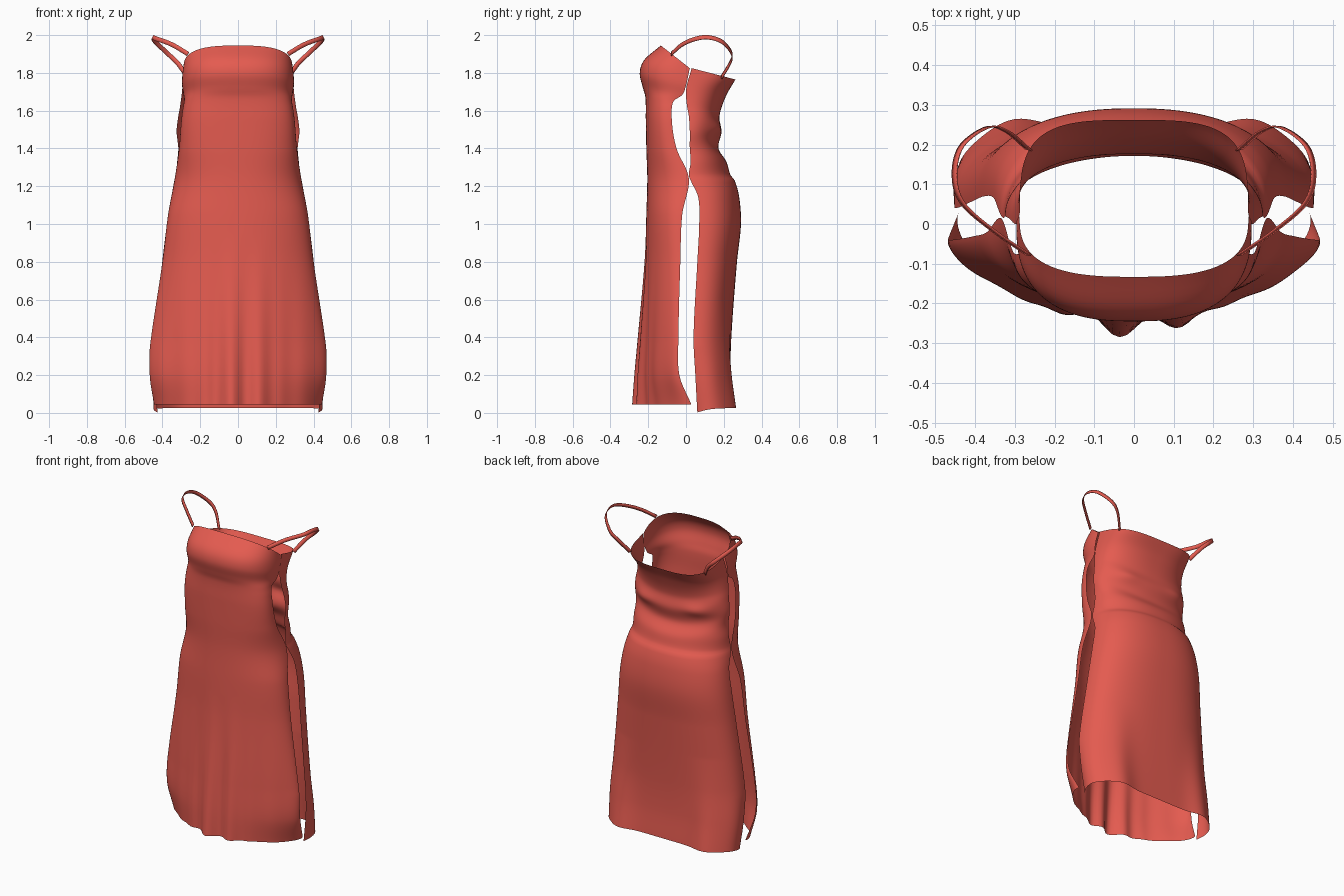
import bpy
from math import sin, cos, pi, exp
from mathutils import Vector

if "Cube" in bpy.data.objects:
    bpy.data.objects.remove(bpy.data.objects["Cube"])

red = bpy.data.materials.new("red_cloth")
red.diffuse_color = (0.78, 0.105, 0.08, 1)
red.use_nodes = True
red.node_tree.nodes["Principled BSDF"].inputs["Base Color"].default_value = red.diffuse_color


def hermite(rows, z):
    """Smoothly interpolate table rows keyed by their first value."""
    z = min(max(z, rows[0][0]), rows[-1][0])
    i = 0
    while i < len(rows) - 2 and z > rows[i + 1][0]:
        i += 1

    def slope(k, c):
        a, b = rows[max(k - 1, 0)], rows[min(k + 1, len(rows) - 1)]
        return (b[c] - a[c]) / (b[0] - a[0])
    a, b = rows[i], rows[i + 1]
    h = b[0] - a[0]
    t = (z - a[0]) / h
    return [(2*t**3 - 3*t*t + 1) * a[c] + (t**3 - 2*t*t + t) * h * slope(i, c)
            + (3*t*t - 2*t**3) * b[c] + (t**3 - t*t) * h * slope(i + 1, c)
            for c in range(1, len(a))]


def grid_object(name, grid, flip=False):
    n = len(grid[0])
    faces = [(j*n + i, j*n + i + 1, (j+1)*n + i + 1, (j+1)*n + i)
             for j in range(len(grid) - 1) for i in range(n - 1)]
    if flip:
        faces = [f[::-1] for f in faces]
    me = bpy.data.meshes.new(name)
    me.from_pydata([p for row in grid for p in row], [], faces)
    me.materials.append(red)
    me.shade_smooth()
    ob = bpy.data.objects.new(name, me)
    bpy.context.collection.objects.link(ob)
    return ob


def panel(name, rows, top_drop, hem_drop, sag, folds, flip):
    """Half-tube of cloth: rows give height, half width, centre y, edge y, squareness."""
    z0, z1 = rows[0][0], rows[-1][0]
    nu, nv = 80, 140
    grid = []
    for j in range(nv + 1):
        z = z0 + (z1 - z0) * j / nv
        X, yc, ye, n = hermite(rows, z)
        line = []
        for i in range(nu + 1):
            a = (i / nu * 2 - 1) * pi / 2
            s, c = sin(a), max(cos(a), 0)
            r = (abs(s)**n + c**n) ** (-1 / n)
            x, q = X * s * r, c * r
            # folds hang lower at the centre than at the sides
            if 1.26 < z < 1.75:
                w = sin((z - 1.26) / 0.49 * pi)
                yc = hermite(rows, z - sag * x * x * w)[1]
            y = ye + (yc - ye) * q + folds(x, z) * q
            # raw edges curl inward near the hem
            low = max(0, 1 - z / 0.35)
            x -= 0.03 * low * (1 - q)**5 * (1 if x > 0 else -1)
            zz = z - top_drop * max(0, (z - 1.62) / (z1 - 1.62)) * (1 - q)
            zz -= hem_drop * low * (1 - q)**3
            line.append((x, y, zz))
        grid.append(line)
    return grid_object(name, grid, flip)


# Front panel
front_rows = [
    (0.045, .468, -.265, .028, 1.55), (0.20, .480, -.258, -.035, 1.52),
    (0.40, .460, -.245, -.04, 1.6), (0.80, .400, -.218, -.03, 1.9),
    (1.05, .370, -.210, -.02, 2.15), (1.24, .335, -.205, .015, 2.3),
    (1.40, .312, -.210, -.05, 2.4), (1.55, .300, -.213, -.075, 2.5),
    (1.67, .285, -.215, -.065, 2.5), (1.72, .288, -.228, -.02, 2.5),
    (1.80, .296, -.245, .00, 2.6), (1.87, .295, -.220, .01, 2.7),
    (1.945, .288, -.133, .02, 2.8)]


def front_folds(x, z):
    k = max(0, 1 - z / 0.95)**1.3
    wave = cos(2 * pi * (x + .04) / .16) * exp(-(x / .2)**4)
    return -k * (0.026 * wave + 0.008 * sin(x * 40) * min(1, (x / .25)**2))


panel("front_panel", front_rows, 0.12, 0.0, 0.0, front_folds, False)

# Back panel, gathered above the waist seam
back_rows = [
    (0.025, .453, .246, .06, 3.4), (0.20, .460, .236, .05, 3.0),
    (0.40, .448, .240, .04, 2.6), (0.80, .401, .270, .06, 2.4),
    (1.00, .376, .291, .07, 2.35), (1.14, .353, .282, .065, 2.3),
    (1.23, .337, .258, .025, 2.3), (1.26, .329, .235, .015, 2.2),
    (1.33, .322, .214, .025, 2.1), (1.40, .316, .172, .02, 2.1),
    (1.49, .325, .188, .02, 2.2), (1.57, .316, .177, .015, 2.3),
    (1.68, .296, .213, .00, 2.7), (1.765, .287, .262, .03, 3.5)]


def back_folds(x, z):
    k = max(0, 1 - z / 0.6)
    hip = k * 0.038 * exp(-((abs(x) - .31) / .09)**2)
    pouch = 0.014 * exp(-((z - 1.5) / .035)**2) * exp(-((abs(x) - .2) / .08)**2)
    return hip + pouch


panel("back_panel", back_rows, -0.06, 0.025, 0.7, back_folds, True)

# Shoulder straps: thin ribbons looping from front to back corners
path = [(.265, -.078, 1.90), (.35, -.02, 1.95), (.43, .05, 1.98), (.452, .12, 1.988),
        (.435, .195, 1.962), (.37, .243, 1.90), (.32, .233, 1.852), (.265, .187, 1.775)]
keyed = [(i, *p) for i, p in enumerate(path)]
for side, name in ((1, "right_strap"), (-1, "left_strap")):
    strip = []
    for i in range(57):
        t = i / 8
        p = Vector(hermite(keyed, t))
        tan = (Vector(hermite(keyed, t + .05)) - Vector(hermite(keyed, t - .05))).normalized()
        w = Vector((-.45, 0, .9))
        w = (w - tan * w.dot(tan)).normalized() * 0.012
        strip.append([(side * v.x, v.y, v.z) for v in (p - w, p + w)])
    ob = grid_object(name, strip, side > 0)
    mod = ob.modifiers.new("thickness", 'SOLIDIFY')
    mod.thickness = 0.004
    mod.offset = 0
